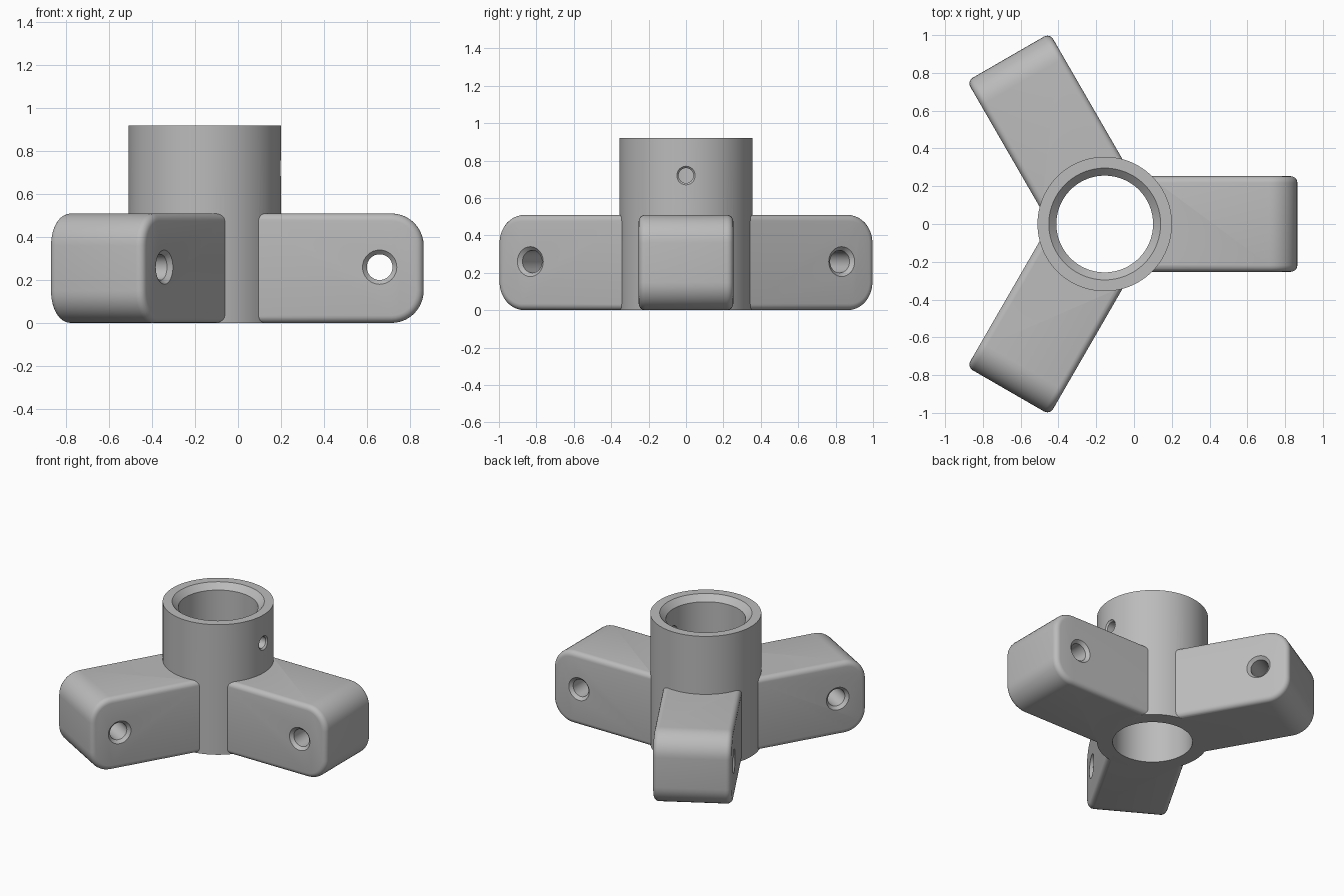
import bpy, bmesh, math
from mathutils import Matrix

if "Cube" in bpy.data.objects:
    bpy.data.objects.remove(bpy.data.objects["Cube"])

CX = -0.155                      # hub axis
R_OUT, R_IN, HEIGHT = 0.356, 0.256, 0.92
ARM_HALF, ARM_H, ARM_END = 0.253, 0.51, 1.02

grey = bpy.data.materials.new("plain grey")
grey.diffuse_color = (0.5, 0.5, 0.5, 1)
grey.use_nodes = True
grey.node_tree.nodes["Principled BSDF"].inputs["Base Color"].default_value = grey.diffuse_color


def make(name, bm, matrix=Matrix()):
    """Turn a bmesh into a placed object."""
    bmesh.ops.transform(bm, matrix=matrix, verts=bm.verts)
    bmesh.ops.recalc_face_normals(bm, faces=bm.faces)
    me = bpy.data.meshes.new(name)
    bm.to_mesh(me)
    bm.free()
    ob = bpy.data.objects.new(name, me)
    bpy.context.collection.objects.link(ob)
    me.materials.append(grey)
    return ob


def lathe(name, profile, steps, matrix):
    """Closed solid of rings (radius, height) around z."""
    bm = bmesh.new()
    rings = [[bm.verts.new((r * math.cos(2 * math.pi * i / steps),
                            r * math.sin(2 * math.pi * i / steps), z))
              for i in range(steps)] for r, z in profile]
    for a, b in zip(rings, rings[1:]):
        for i in range(steps):
            j = (i + 1) % steps
            bm.faces.new((a[i], a[j], b[j], b[i]))
    bm.faces.new(rings[0])
    bm.faces.new(rings[-1])
    return make(name, bm, matrix)


def boolean(target, tool, op):
    bpy.context.view_layer.objects.active = target
    mod = target.modifiers.new(op.lower(), 'BOOLEAN')
    mod.object, mod.operation, mod.solver = tool, op, 'EXACT'
    bpy.ops.object.modifier_apply(modifier=mod.name)
    bpy.data.objects.remove(tool, do_unlink=True)


def arm(matrix):
    """Block with a rounded outer end and softened long edges."""
    r, start, n = 0.15, 0.1, 10
    pts = [(start, 0)]
    for cz, a0 in ((r, -90), (ARM_H - r, 0)):
        for i in range(n + 1):
            a = math.radians(a0 + 90 * i / n)
            pts.append((ARM_END - r + r * math.cos(a), cz + r * math.sin(a)))
    pts.append((start, ARM_H))
    bm = bmesh.new()
    face = bm.faces.new([bm.verts.new((x, -ARM_HALF, z)) for x, z in pts])
    ext = bmesh.ops.extrude_face_region(bm, geom=[face])
    moved = [v for v in ext['geom'] if isinstance(v, bmesh.types.BMVert)]
    bmesh.ops.translate(bm, verts=moved, vec=(0, 2 * ARM_HALF, 0))
    # soften the outline of both side faces, except at the buried end
    rim = [e for e in bm.edges
           if abs(e.verts[0].co.y - e.verts[1].co.y) < 1e-4
           and max(v.co.x for v in e.verts) > start + 0.01]
    bmesh.ops.bevel(bm, geom=rim, offset=0.035, segments=5, profile=0.5,
                    affect='EDGES', clamp_overlap=False)
    return make("arm", bm, matrix)


axis = Matrix.Translation((CX, 0, 0))
turns = [axis @ Matrix.Rotation(math.radians(a), 4, 'Z') for a in (0, 120, 240)]

# hub with three arms
hub = lathe("hub_bracket", [(R_OUT, 0), (R_OUT, HEIGHT)], 96, axis)
for m in turns:
    boolean(hub, arm(m), 'UNION')

# main bore, chamfered at the top
boolean(hub, lathe("bore", [(R_IN, -0.1), (R_IN, HEIGHT - 0.04), (0.296, HEIGHT),
                            (0.296, HEIGHT + 0.1)], 96, axis), 'DIFFERENCE')

# cross hole through each arm, chamfered on both sides
w = ARM_HALF
hole = [(0.08, -w - 0.05), (0.08, -w), (0.06, -w + 0.02),
        (0.06, w - 0.02), (0.08, w), (0.08, w + 0.05)]
for m in turns:
    place = m @ Matrix.Translation((0.815, 0, 0.26)) @ Matrix.Rotation(math.pi / 2, 4, 'X')
    boolean(hub, lathe("arm_hole", hole, 32, place), 'DIFFERENCE')

# set screw hole in one side of the hub
place = axis @ Matrix.Translation((0, 0, 0.72)) @ Matrix.Rotation(math.pi / 2, 4, 'Y')
boolean(hub, lathe("screw_hole", [(0.04, 0.15), (0.04, R_OUT - 0.012), (0.05, R_OUT - 0.002),
                                  (0.05, 0.45)], 24, place), 'DIFFERENCE')

# smooth shading with sharp edges kept
bpy.ops.object.select_all(action='DESELECT')
hub.select_set(True)
bpy.context.view_layer.objects.active = hub
bpy.ops.object.shade_smooth_by_angle(angle=math.radians(30))
